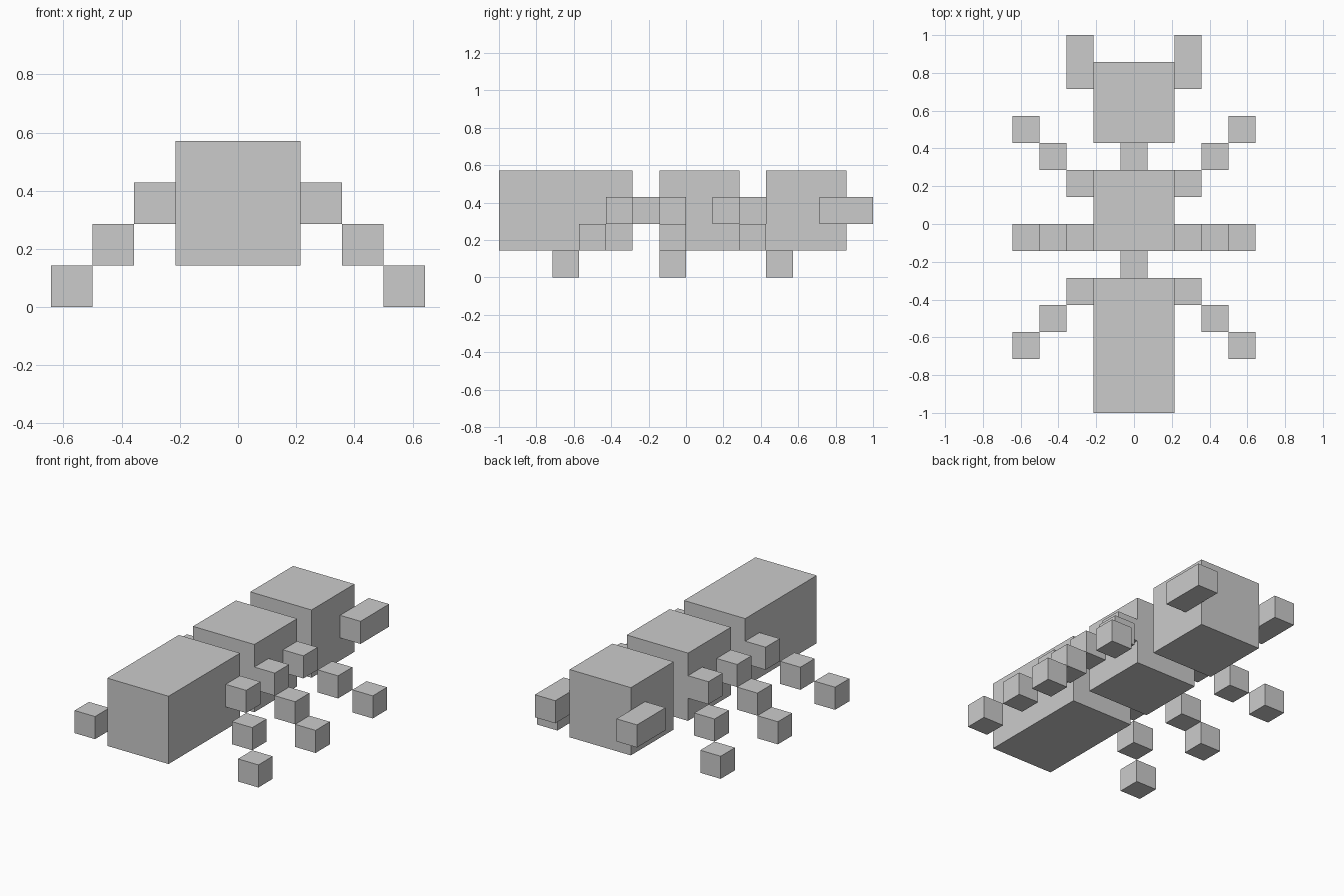
import bpy

if "Cube" in bpy.data.objects:
    bpy.data.objects.remove(bpy.data.objects["Cube"])

U = 1 / 7  # one block of the model's grid


def block(name, x, y, z):
    """Box from (min, max) ranges given in grid blocks."""
    bpy.ops.mesh.primitive_cube_add(size=1)
    ob = bpy.context.object
    ob.name = name
    ob.location = [(a + b) / 2 * U for a, b in (x, y, z)]
    ob.scale = [(b - a) * U for a, b in (x, y, z)]
    return ob


# Body sections along y
for name, y in (("abdomen", (-7, -2)), ("thorax", (-1, 2)), ("head", (3, 6))):
    block(name, (-1.5, 1.5), y, (1, 4))

# Narrow joints between the sections
block("waist", (-0.5, 0.5), (-2, -1), (2, 3))
block("neck", (-0.5, 0.5), (2, 3), (2, 3))

for side, s in (("right", 1), ("left", -1)):
    # Mandibles beside the head
    block(f"mandible_{side}", sorted((1.5 * s, 2.5 * s)), (5, 7), (2, 3))

    # Legs step outward and down: (first y, y step per segment)
    for leg, y0, dy in (("head_end", 1, 1), ("middle", -1, 0), ("tail_end", -3, -1)):
        for i, part in enumerate(("upper", "middle", "foot")):
            y = y0 + dy * i
            x = sorted((s * (1.5 + i), s * (2.5 + i)))
            block(f"{leg}_leg_{part}_{side}", x, (y, y + 1), (2 - i, 3 - i))
